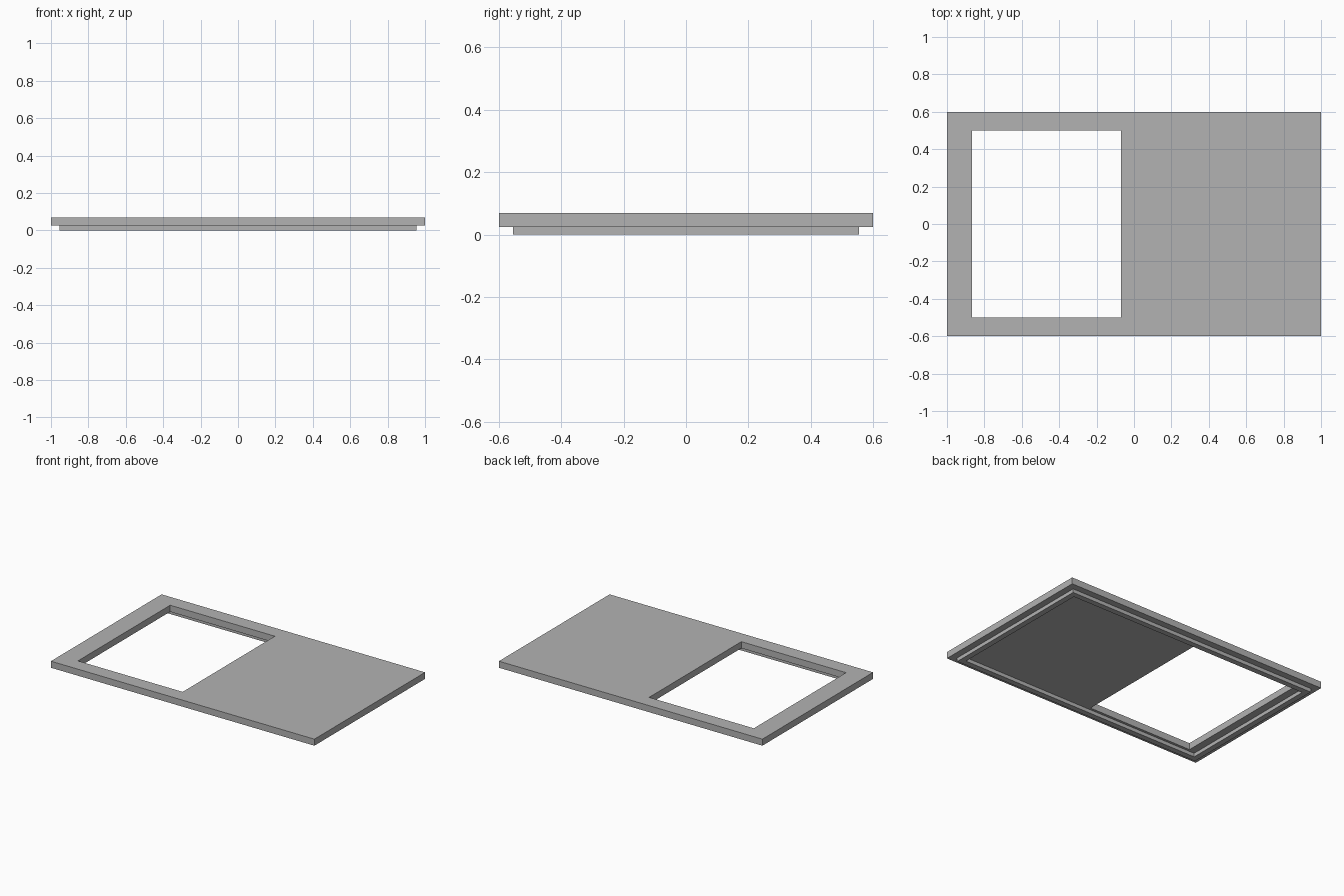
import bpy
import bmesh

cube = bpy.data.objects.get("Cube")
if cube:
    bpy.data.objects.remove(cube, do_unlink=True)

# Single grey finish
grey = bpy.data.materials.new("plain grey")
grey.use_nodes = True
colour = (0.45, 0.45, 0.45, 1.0)
grey.diffuse_color = colour
grey.node_tree.nodes["Principled BSDF"].inputs["Base Color"].default_value = colour


def rectangle(bm, x0, x1, y0, y1, z):
    return [bm.verts.new((x, y, z)) for x, y in ((x0, y0), (x1, y0), (x1, y1), (x0, y1))]


def frame(name, outer, inner, z0, z1):
    """Rectangular slab between z0 and z1 with a rectangular opening through it."""
    bm = bmesh.new()
    out_low, out_high = (rectangle(bm, *outer, z) for z in (z0, z1))
    in_low, in_high = (rectangle(bm, *inner, z) for z in (z0, z1))
    loops = (out_low, out_high, in_high, in_low)
    for i in range(4):
        j = (i + 1) % 4
        for k in range(4):
            a, b = loops[k], loops[(k + 1) % 4]
            bm.faces.new((a[i], a[j], b[j], b[i]))
    bmesh.ops.recalc_face_normals(bm, faces=bm.faces)
    mesh = bpy.data.meshes.new(name)
    bm.to_mesh(mesh)
    bm.free()
    mesh.materials.append(grey)
    obj = bpy.data.objects.new(name, mesh)
    bpy.context.collection.objects.link(obj)
    return obj


# Lid panel with its off-centre window opening
underside, top = 0.025, 0.07
frame("lid_panel", (-1, 1, -0.6, 0.6), (-0.865, -0.07, -0.5, 0.5), underside, top)

# Thin locating lip around the underside
lip_x, lip_y, wall = 0.955, 0.555, 0.038
frame("locating_lip",
      (-lip_x, lip_x, -lip_y, lip_y),
      (-lip_x + wall, lip_x - wall, -lip_y + wall, lip_y - wall),
      0, underside)
